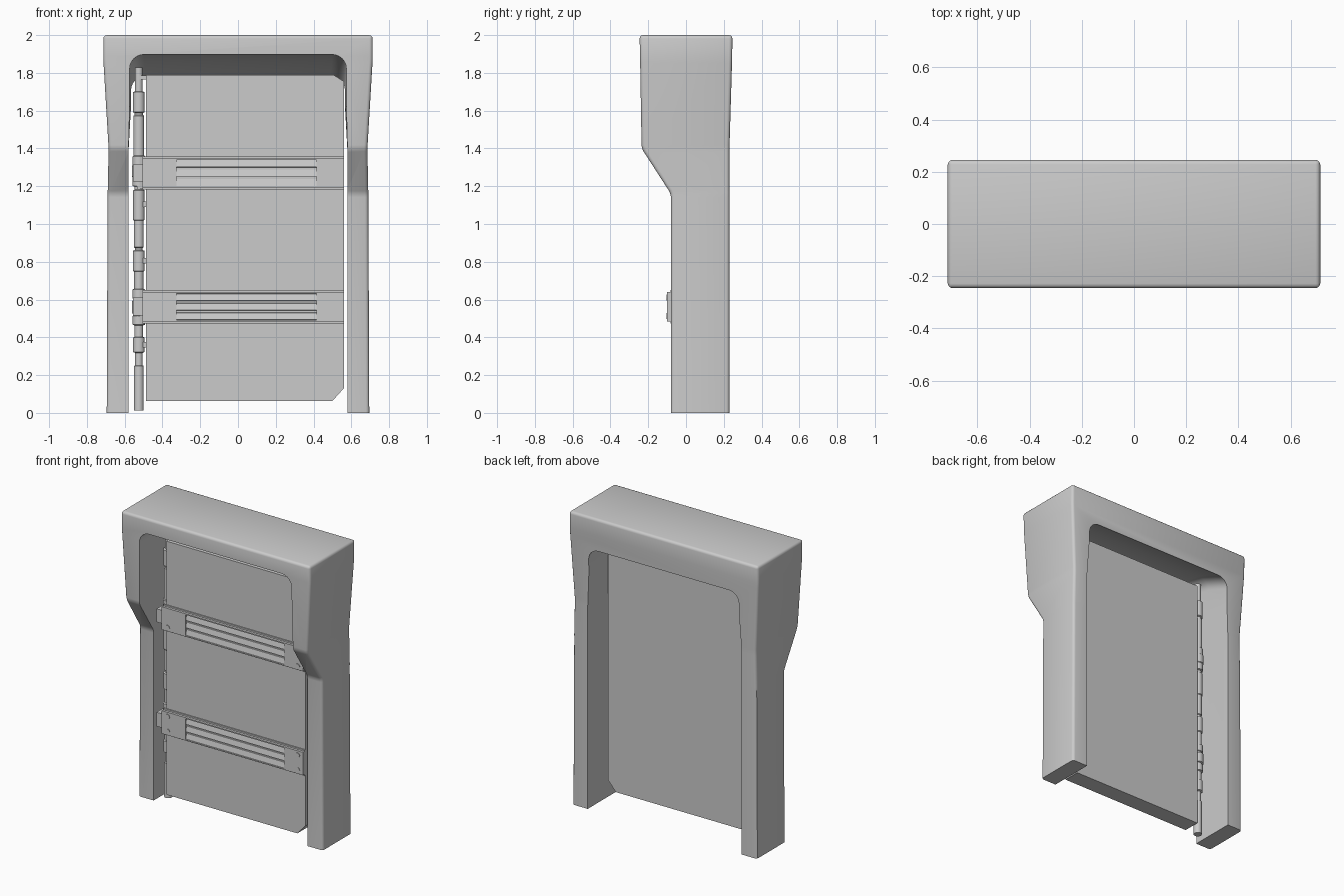
import bpy, bmesh, math
from mathutils import Matrix

old = bpy.data.objects.get("Cube")
if old:
    bpy.data.objects.remove(old, do_unlink=True)

grey = bpy.data.materials.new("plain_grey")
grey.use_nodes = True
COLOUR = (0.6, 0.6, 0.6, 1)
grey.diffuse_color = COLOUR
grey.node_tree.nodes["Principled BSDF"].inputs["Base Color"].default_value = COLOUR


def finish(name, bm, smooth=False):
    bmesh.ops.recalc_face_normals(bm, faces=bm.faces)
    mesh = bpy.data.meshes.new(name)
    bm.to_mesh(mesh)
    bm.free()
    mesh.materials.append(grey)
    ob = bpy.data.objects.new(name, mesh)
    bpy.context.collection.objects.link(ob)
    if smooth:
        shade(ob)
    return ob


def activate(ob):
    bpy.ops.object.select_all(action='DESELECT')
    ob.select_set(True)
    bpy.context.view_layer.objects.active = ob


def shade(ob):
    activate(ob)
    bpy.ops.object.shade_smooth_by_angle(angle=math.radians(32))


def loft(bm, loops):
    """Skin a stack of equal-length point loops and cap both ends."""
    rings = [[bm.verts.new(p) for p in loop] for loop in loops]
    n = len(rings[0])
    for a, b in zip(rings, rings[1:]):
        for i in range(n):
            j = (i + 1) % n
            bm.faces.new((a[i], a[j], b[j], b[i]))
    bm.faces.new(rings[0])
    bm.faces.new(rings[-1])


def add_box(bm, x0, x1, y0, y1, z0, z1):
    loft(bm, [[(x0, y0, z), (x1, y0, z), (x1, y1, z), (x0, y1, z)] for z in (z0, z1)])


# Frame: tapered body with a deep overhanging head
levels = [  # z, half width, front y, back y
    (0, .695, -.08, .23), (1.16, .69, -.08, .23), (1.4, .685, -.235, .23),
    (1.87, .713, -.243, .244), (2, .713, -.246, .246)]
bm = bmesh.new()
loft(bm, [[(-w, f, z), (w, f, z), (w, b, z), (-w, b, z)] for z, w, f, b in levels])
soft = [e for e in bm.edges if max(v.co.z for v in e.verts) > .01]
bmesh.ops.bevel(bm, geom=soft, offset=.018, segments=3, profile=.5, affect='EDGES')
frame = finish("door_frame", bm)


# Opening: arch cut whose ceiling curves down toward the back
def arch(y, top, w, r=.075):
    half = [(.58, -.1), (.58, 1.38), (w, 1.62)]
    for i in range(7):
        a = math.radians(15 * i)
        half.append((w - r + r * math.cos(a), top - r + r * math.sin(a)))
    return [(x, y, z) for x, z in half] + [(-x, y, z) for x, z in reversed(half)]


bm = bmesh.new()
loft(bm, [arch(-.3, 1.9, .574), arch(-.1, 1.89, .573), arch(.05, 1.86, .571),
          arch(.17, 1.815, .568), arch(.3, 1.755, .565)])
cutter = finish("opening_cutter", bm)
cutter.hide_render = True
cut = frame.modifiers.new("opening", 'BOOLEAN')
cut.object = cutter
cut.operation = 'DIFFERENCE'
cut.solver = 'EXACT'
activate(frame)
bpy.ops.object.modifier_apply(modifier=cut.name)
bpy.data.objects.remove(cutter, do_unlink=True)
shade(frame)

# Door slab with clipped corners on the latch side
outline = [(-.488, .063), (.50, .063), (.56, .13), (.56, 1.755), (.505, 1.79), (-.488, 1.79)]
bm = bmesh.new()
loft(bm, [[(x, y, z) for x, z in outline] for y in (-.075, .04)])
finish("door_panel", bm)


# Cross bands with a recessed louvre and bolt heads
def band(name, z, bolts):
    bm = bmesh.new()
    h = .088
    add_box(bm, -.505, .56, -.083, -.07, z - h, z + h)
    add_box(bm, -.505, -.325, -.1, -.083, z - h + .01, z + h - .01)
    add_box(bm, .415, .56, -.1, -.083, z - h + .01, z + h - .01)
    for s in (-1, 1):
        lo, hi = sorted((z + s * .07, z + s * (h - .01)))
        add_box(bm, -.325, .415, -.1, -.083, lo, hi)
    finish(name, bm)

    bm = bmesh.new()
    for dz in (-.05, 0, .05):
        c = z + dz
        loft(bm, [[(x, -.08, c - .02), (x, -.098, c - .018),
                   (x, -.09, c + .018), (x, -.08, c + .02)] for x in (-.325, .415)])
    finish(name + "_louvres", bm)

    bm = bmesh.new()
    for x, dz in bolts:
        m = Matrix.Translation((x, -.1, z + dz)) @ Matrix.Rotation(math.pi / 2, 4, 'X')
        bmesh.ops.create_cone(bm, cap_ends=True, segments=16, radius1=.016,
                              radius2=.016, depth=.008, matrix=m)
    finish(name + "_bolts", bm, True)


band("upper_band", 1.27, [(-.46, -.052), (.52, .055), (.52, -.052)])
band("lower_band", .562, [(x, dz) for x in (-.46, .52) for dz in (-.05, .05)])

# Hinge post: turned pin with knuckles of varied thickness
HX, HY = -.525, 0
pieces = [  # bottom, top, radius
    (.01, .25, .026), (.25, .32, .02), (.32, .4, .031), (.4, .465, .023),
    (.465, .515, .033), (.515, .525, .027), (.525, .595, .036), (.595, .605, .027),
    (.605, .655, .033), (.655, .75, .025), (.75, .86, .031), (.86, .875, .02),
    (.875, 1.02, .026), (1.02, 1.18, .03), (1.18, 1.2, .023), (1.2, 1.25, .033),
    (1.25, 1.31, .037), (1.31, 1.36, .033), (1.36, 1.575, .028), (1.575, 1.59, .022),
    (1.59, 1.7, .031), (1.7, 1.83, .02)]
bm = bmesh.new()
SIDES = 20
loops = []
for z0, z1, r in pieces:
    for z in (z0 + .002, z1 - .002):
        loops.append([(HX + r * math.cos(t * math.tau / SIDES),
                       HY + r * math.sin(t * math.tau / SIDES), z) for t in range(SIDES)])
loft(bm, loops)
finish("hinge_post", bm, True)

# Hinge leaves joining the post to the door and bands
bm = bmesh.new()
for z0, z1 in ((.475, .65), (1.185, 1.355)):
    add_box(bm, -.555, -.48, -.085, -.02, z0 + .04, z1 - .04)
    add_box(bm, -.535, -.48, -.03, .02, z0, z1)
for z0, z1 in ((.345, .375), (.79, .82), (1.09, 1.12), (1.765, 1.785)):
    add_box(bm, -.525, -.48, -.02, .01, z0, z1)
finish("hinge_leaves", bm)
